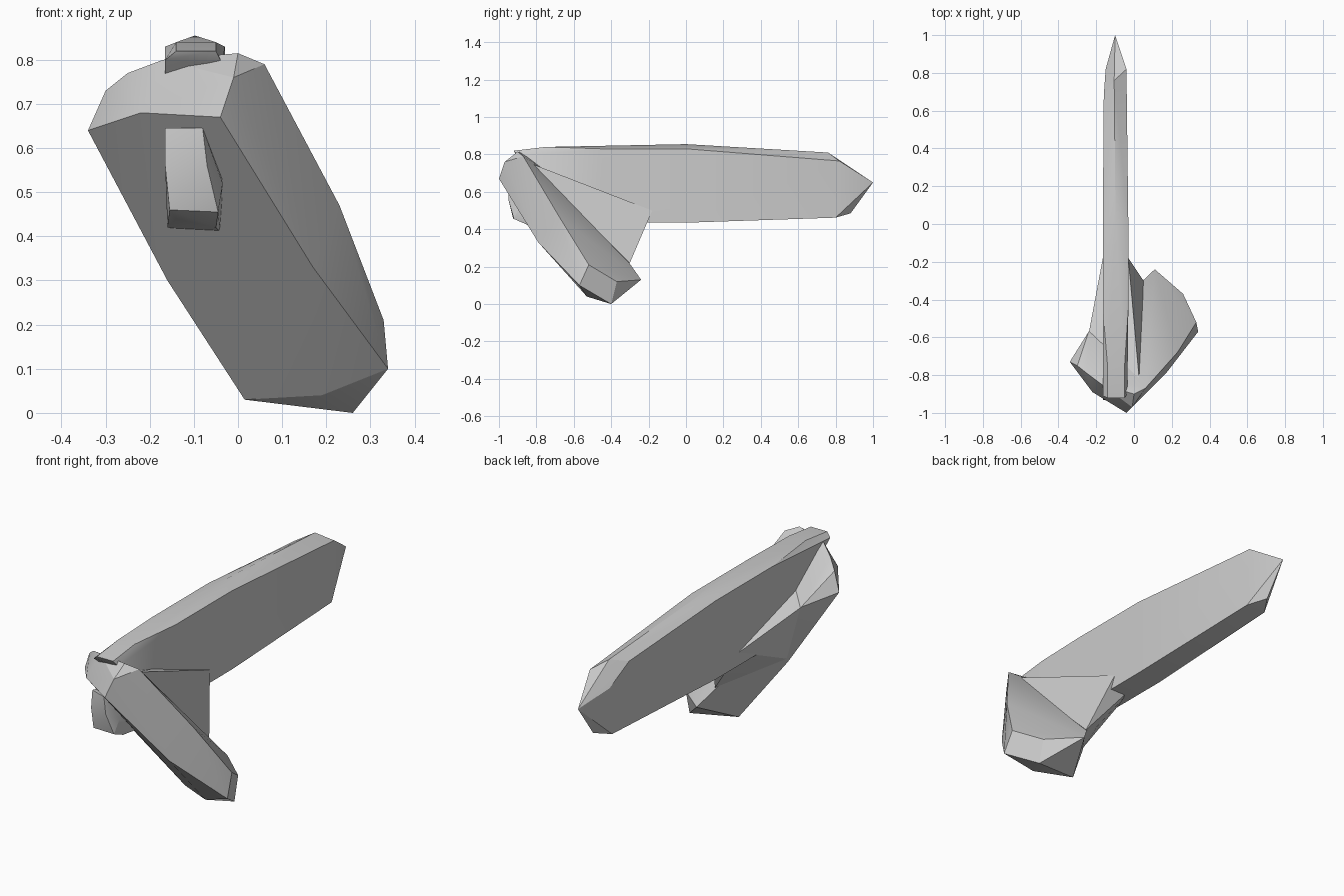
import bpy
import bmesh
import math

default_cube = bpy.data.objects.get("Cube")
if default_cube:
    bpy.data.objects.remove(default_cube, do_unlink=True)

stone = bpy.data.materials.new("grey_stone")
stone.use_nodes = True
stone.diffuse_color = (0.6, 0.6, 0.6, 1)
stone.node_tree.nodes["Principled BSDF"].inputs["Base Color"].default_value = (0.6, 0.6, 0.6, 1)


def faceted_block(name, corners):
    """Wrap a convex faceted solid around its corners."""
    bm = bmesh.new()
    for corner in corners:
        bm.verts.new(corner)
    hull = bmesh.ops.convex_hull(bm, input=bm.verts)
    loose = {v for v in hull["geom_interior"] + hull["geom_unused"]
             if isinstance(v, bmesh.types.BMVert)}
    bmesh.ops.delete(bm, geom=list(loose), context="VERTS")
    bmesh.ops.recalc_face_normals(bm, faces=bm.faces)
    mesh = bpy.data.meshes.new(name)
    bm.to_mesh(mesh)
    bm.free()
    mesh.materials.append(stone)
    obj = bpy.data.objects.new(name, mesh)
    bpy.context.collection.objects.link(obj)
    bpy.ops.object.select_all(action="DESELECT")
    obj.select_set(True)
    bpy.context.view_layer.objects.active = obj
    bpy.ops.object.shade_smooth_by_angle(angle=math.radians(25))
    return obj


def beam_section(y, left, right, low, high, bevel):
    """Upright section with a shallow ridge on top and a flat bottom."""
    mid = (left + right) / 2
    return [(left, y, low), (left, y, high - bevel), (mid, y, high),
            (right, y, high - bevel), (right, y, low)]


# Long upright beam ending in a wedge
beam = (beam_section(-0.45, -0.165, -0.03, 0.435, 0.845, 0.015)
        + beam_section(0, -0.165, -0.03, 0.435, 0.855, 0.025))
beam += [(-0.16, 0.68, 0.785), (-0.105, 0.76, 0.81), (-0.04, 0.82, 0.765),
         (-0.15, 0.82, 0.7), (-0.04, 0.8, 0.462), (-0.15, 0.8, 0.462),
         (-0.1, 1, 0.65), (-0.1, 0.88, 0.485),
         (-0.165, -0.91, 0.8), (-0.14, -0.92, 0.82), (-0.05, -0.92, 0.82),
         (-0.035, -0.9, 0.79), (-0.14, -0.75, 0.84), (-0.05, -0.75, 0.84)]
faceted_block("long_beam", beam)

# Slanted head across the front of the beam
head = [(-0.34, -0.73, 0.64), (-0.22, -0.89, 0.68), (-0.04, -1, 0.67),
        (-0.30, -0.75, 0.73), (-0.25, -0.79, 0.77), (-0.17, -0.85, 0.8),
        (-0.01, -0.97, 0.76), (0, -0.9, 0.815), (0.06, -0.87, 0.79),
        (0.17, -0.79, 0.33), (0.24, -0.6, 0.13), (0.23, -0.68, 0.47),
        (0.33, -0.52, 0.21), (0.34, -0.57, 0.1), (0.26, -0.4, 0),
        (0.19, -0.53, 0.04), (0.015, -0.44, 0.03), (-0.16, -0.58, 0.3),
        (0.26, -0.37, 0.12), (0.11, -0.24, 0.13), (-0.24, -0.57, 0.6)]
faceted_block("slanted_head", head)

# Flared web joining the head to the beam
web = [(-0.24, -0.58, 0.6), (-0.2, -0.4, 0.54),
       (-0.165, -0.18, 0.5), (-0.03, -0.18, 0.5), (-0.1, -0.23, 0.42),
       (0.03, -0.85, 0.76), (0.02, -0.45, 0.48), (0.02, -0.32, 0.3),
       (-0.06, -0.35, 0.3), (0.05, -0.3, 0.22), (-0.16, -0.57, 0.32)]
faceted_block("flared_web", web)

# Butt of the beam showing through the face of the head
butt = [(-0.165, -0.92, 0.645), (-0.08, -0.95, 0.645),
        (-0.165, -0.93, 0.56), (-0.07, -0.95, 0.56),
        (-0.155, -0.925, 0.46), (-0.045, -0.92, 0.455),
        (-0.035, -0.89, 0.52), (-0.14, -0.86, 0.44), (-0.05, -0.84, 0.42),
        (-0.16, -0.7, 0.42), (-0.04, -0.72, 0.41),
        (-0.15, -0.75, 0.62), (-0.05, -0.75, 0.62)]
faceted_block("beam_butt", butt)
